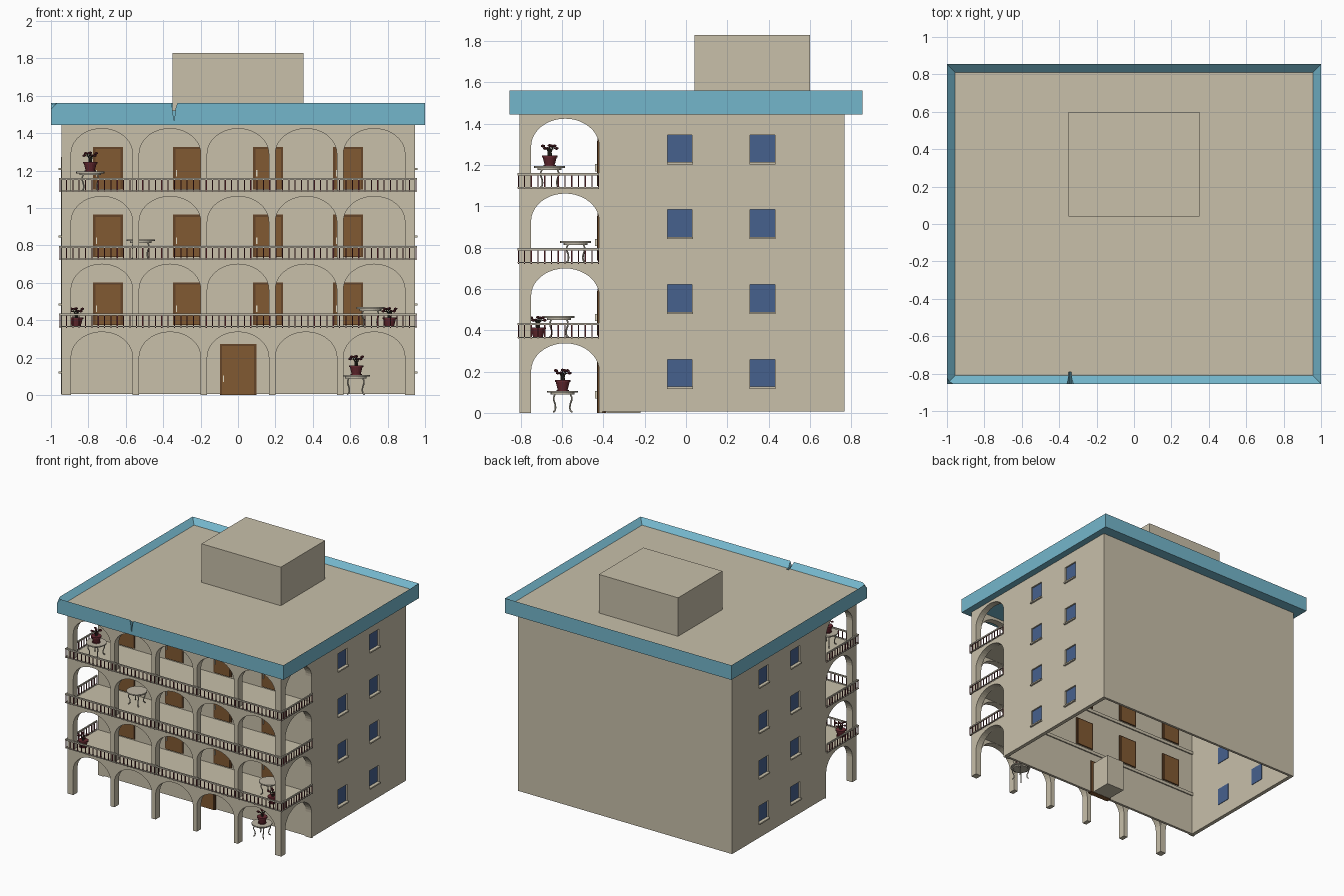
import bpy, bmesh, math
from mathutils import Vector, Matrix

if "Cube" in bpy.data.objects:
    bpy.data.objects.remove(bpy.data.objects["Cube"])


def material(name, r, g, b):
    m = bpy.data.materials.new(name)
    m.diffuse_color = (r, g, b, 1)
    m.use_nodes = True
    m.node_tree.nodes["Principled BSDF"].inputs["Base Color"].default_value = m.diffuse_color
    return m


WALL = material("beige_plaster", .58, .525, .40)
TRIM = material("blue_trim", .175, .47, .60)
DOOR = material("door_brown", .22, .10, .032)
FRAME = material("frame_brown", .13, .058, .022)
GLASS = material("window_blue", .062, .12, .27)
RED = material("maroon", .13, .022, .03)
STEM = material("dark_stem", .05, .045, .03)
STONE = material("pale_stone", .50, .46, .37)
HANDLE = material("handle_cream", .75, .70, .55)
X, Y0, Y1, YF, TOP = .945, -.805, .768, -.42, 1.45   # walls and gallery line
STEP = .3625                                         # storey height


def finish(name, bm, mats):
    bmesh.ops.recalc_face_normals(bm, faces=bm.faces)
    me = bpy.data.meshes.new(name)
    bm.to_mesh(me)
    bm.free()
    for m in mats:
        me.materials.append(m)
    o = bpy.data.objects.new(name, me)
    bpy.context.collection.objects.link(o)
    return o


def add_box(bm, x0, x1, y0, y1, z0, z1, mat=0):
    mx = Matrix.Translation(((x0+x1)/2, (y0+y1)/2, (z0+z1)/2)) @ \
        Matrix.Diagonal((x1-x0, y1-y0, z1-z0, 1))
    r = bmesh.ops.create_cube(bm, size=1, matrix=mx)
    for f in {f for v in r["verts"] for f in v.link_faces}:
        f.material_index = mat


def box(name, mat, *d):
    bm = bmesh.new()
    add_box(bm, *d)
    return finish(name, bm, [mat])


def to_mesh(o):
    bpy.ops.object.select_all(action='DESELECT')
    o.select_set(True)
    bpy.context.view_layer.objects.active = o
    bpy.ops.object.convert(target='MESH')
    return bpy.context.view_layer.objects.active


def panel(name, loops, thick, centre, side=False):
    """Upright slab cut from outlines; the first loop is the outside, others are holes."""
    cu = bpy.data.curves.new(name, 'CURVE')
    cu.dimensions, cu.fill_mode, cu.extrude = '2D', 'BOTH', thick / 2
    for loop in loops:
        s = cu.splines.new('POLY')
        s.points.add(len(loop) - 1)
        for p, (u, v) in zip(s.points, loop):
            p.co = (u, v, 0, 1)
        s.use_cyclic_u = True
    cu.materials.append(WALL)
    o = bpy.data.objects.new(name, cu)
    bpy.context.collection.objects.link(o)
    o.rotation_euler = (math.pi/2, 0, math.pi/2 if side else 0)
    o.location = (centre, 0, 0) if side else (0, centre, 0)
    o = to_mesh(o)
    bm = bmesh.new()
    bm.from_mesh(o.data)
    bmesh.ops.remove_doubles(bm, verts=bm.verts, dist=1e-5)
    bmesh.ops.recalc_face_normals(bm, faces=bm.faces)
    bm.to_mesh(o.data)
    bm.free()
    for f in o.data.polygons:
        f.use_smooth = False
    return o


def arch(c, hw, z0, top, rise=.135, n=20):
    """Arched opening outline from bottom left over the top to bottom right."""
    curve = [(c - hw*math.cos(math.pi*i/n), top - rise + rise*math.sin(math.pi*i/n))
             for i in range(n + 1)]
    return [(c - hw, z0)] + curve + [(c + hw, z0)]


def arcade(u0, u1, centres, hw):
    outer = [(u0, 0)]
    for c in centres:
        outer += arch(c, hw, 0, .337)
    outer += [(u1, 0), (u1, TOP), (u0, TOP)]
    return [outer] + [arch(c, hw, k*STEP, .337 + k*STEP) for k in (1, 2, 3) for c in centres]


# arcades on the front and both gallery ends
panel("front_arcade", arcade(-X, X, [.364*i for i in range(-2, 3)], .1645), .055, Y0 + .0275)
for s, n in ((-1, "left"), (1, "right")):
    panel(n + "_arcade", arcade(-.77, YF + .015, [-.585], .165), .052, s*(X - .0262), True)

# hollow main body; side walls have window holes
wins = [(y, .121 + k*STEP) for k in range(4) for y in (-.09, .31)]
for s, n in ((-1, "left"), (1, "right")):
    holes = [[(y, z), (y + .12, z), (y + .12, z + .138), (y, z + .138)] for y, z in wins]
    panel(n + "_wall", [[(YF, .006), (Y1, .006), (Y1, TOP), (YF, TOP)]] + holes,
          .03, s*(X - .015), True)
    g, sl = bmesh.new(), bmesh.new()
    for y, z in wins:
        a, b = sorted((s*(X - .034), s*(X - .012)))
        add_box(g, a, b, y, y + .12, z, z + .138)
        a, b = sorted((s*(X - .012), s*(X + .014)))
        add_box(sl, a, b, y - .003, y + .123, z - .005, z + .006)
    finish(n + "_window_glass", g, [GLASS])
    finish(n + "_window_sills", sl, [WALL])
box("back_wall", WALL, -X + .001, X - .001, Y1 - .02, Y1, .006, TOP)
box("inner_front_wall", WALL, -X + .001, X - .001, YF, YF + .02, .006, TOP)
for k in (1, 2, 3):
    box("gallery_floor_%d" % k, WALL, -X + .01, X - .01, Y0 + .01, YF + .03,
        k*STEP - .025, k*STEP)


# doors
def door(name, x0, x1, z0, z1):
    bm = bmesh.new()
    add_box(bm, x0, x1, YF - .008, YF + .028, z0, z1, 1)
    add_box(bm, x0 + .012, x1 - .012, YF - .012, YF + .032, z0, z1 - .012, 0)
    add_box(bm, x0 + .016, x0 + .022, YF - .02, YF - .01, z0 + .07, z0 + .105, 2)
    finish(name, bm, [DOOR, FRAME, HANDLE])


for k in (1, 2, 3):
    for i in range(4):
        x = -.775 + .428*i
        door("door_%d_%d" % (k, i), x, x + .16, k*STEP + .012, k*STEP + .24)
door("entrance_door", -.097, .098, 0, .273)
box("entrance_box", WALL, -.08, .08, YF + .035, -.22, 0, .25)

# railings
for k in (1, 2, 3):
    z, bm = k*STEP, bmesh.new()
    yr, xr, t = -.811, .951, .005
    for a, b in ((.062, .073), (0, .006)):
        add_box(bm, -xr - t, xr + t, yr - t, yr + t, z + a, z + b)
        for s in (-1, 1):
            add_box(bm, s*xr - t, s*xr + t, yr + t, YF, z + a, z + b)
    for i in range(57):
        x = -xr + 2*xr*i/56
        add_box(bm, x - .003, x + .003, yr - .003, yr + .003, z - .003, z + .064, 1)
    for i in range(1, 13):
        y = yr + (YF - yr)*i/12 - .003
        for s in (-1, 1):
            add_box(bm, s*xr - .003, s*xr + .003, y - .003, y + .003, z - .003, z + .064, 1)
    finish("railing_%d" % k, bm, [STONE, RED])

# roof slab with parapet, then a crack and a chipped corner cut out
bm = bmesh.new()
add_box(bm, -1, 1, -.855, .855, 1.445, 1.562)
top = max(bm.faces, key=lambda f: f.calc_center_median().z)
bmesh.ops.inset_region(bm, faces=[top], thickness=.062)
bmesh.ops.translate(bm, verts=top.verts, vec=(0, 0, -.04))
top.material_index = 1
roof = finish("roof_parapet", bm, [TRIM, WALL])
crack = bmesh.new()
prof = [(-.362, 1.58), (-.35, 1.53), (-.342, 1.457), (-.334, 1.53), (-.318, 1.58)]
face = crack.faces.new([crack.verts.new((x, -.9, z)) for x, z in prof])
ext = bmesh.ops.extrude_face_region(crack, geom=[face])["geom"]
bmesh.ops.translate(crack, vec=(0, .108, 0),
                    verts=[v for v in ext if isinstance(v, bmesh.types.BMVert)])
chip = bmesh.new()
c = Vector((-1.01, -.865, 1.572))
bmesh.ops.convex_hull(chip, input=[chip.verts.new(c + Vector(d)) for d in
                                   ((0, 0, 0), (.065, 0, 0), (0, .065, 0), (0, 0, -.065))])
for bmc in (crack, chip):
    cutter = finish("roof_cutter", bmc, [])
    cutter.hide_render = True
    m = roof.modifiers.new("cut", 'BOOLEAN')
    m.object, m.solver = cutter, 'EXACT'
    bpy.context.view_layer.objects.active = roof
    bpy.ops.object.modifier_apply(modifier=m.name)
    bpy.data.objects.remove(cutter)
box("roof_house", WALL, -.35, .35, .04, .60, 1.5, 1.83)


# furniture helpers
def tubes(name, paths, r, mat):
    cu = bpy.data.curves.new(name, 'CURVE')
    cu.dimensions, cu.bevel_depth, cu.bevel_resolution, cu.resolution_u = '3D', r, 1, 4
    for path in paths:
        s = cu.splines.new('BEZIER')
        s.bezier_points.add(len(path) - 1)
        for p, co in zip(s.bezier_points, path):
            p.co = co
            p.handle_left_type = p.handle_right_type = 'AUTO'
    cu.use_fill_caps = True
    cu.materials.append(mat)
    o = bpy.data.objects.new(name, cu)
    bpy.context.collection.objects.link(o)
    to_mesh(o)


def add_cone(bm, p, r1, r2, h, seg=20):
    bmesh.ops.create_cone(bm, cap_ends=True, segments=seg, radius1=r1, radius2=r2, depth=h,
                          matrix=Matrix.Translation(p + Vector((0, 0, h/2))))


def ring(p, a, pts):
    return [p + Vector((r*math.cos(a), r*math.sin(a), z)) for r, z in pts]


def table(x, y, z):
    p, bm = Vector((x, y, z)), bmesh.new()
    add_cone(bm, p + Vector((0, 0, .098)), .075, .075, .009, 28)
    add_cone(bm, p + Vector((0, 0, .088)), .058, .058, .010, 28)
    finish("table_top", bm, [STONE])
    tubes("table_legs", [ring(p, math.pi/4 + i*math.pi/2,
          [(.052, .092), (.062, .07), (.05, .035), (.053, .012), (.064, .004)])
          for i in range(4)], .004, STONE)


def plant(x, y, z):
    p, bm = Vector((x, y, z)), bmesh.new()
    add_cone(bm, p, .03, .03, .005)
    add_cone(bm, p + Vector((0, 0, .005)), .024, .034, .038)
    add_cone(bm, p + Vector((0, 0, .043)), .038, .038, .009)
    finish("flower_pot", bm, [RED])
    paths = [ring(p, i*math.pi/3 + .3, [(.008, .05), (.012, .08), (.034, .098 - .012*(i % 2))])
             for i in range(6)]
    paths.append(ring(p, 0, [(0, .05), (.003, .08), (0, .1)]))
    tubes("flower_stems", paths, .0025, STEM)
    bm = bmesh.new()
    for path in paths:
        bmesh.ops.create_icosphere(bm, subdivisions=1, radius=.011, matrix=Matrix.Translation(
            path[-1]) @ Matrix.Diagonal((1, 1, .7, 1)))
    finish("flowers", bm, [RED])


# tables and plants on each storey
for x, y, k in ((.63, -.597, 0), (.708, -.615, 1), (-.52, -.534, 2), (-.79, -.66, 3)):
    table(x, y, k*STEP)
for x, y, z in ((.632, -.597, .107), (.81, -.717, STEP), (-.865, -.717, STEP),
                (-.79, -.66, 3*STEP + .107)):
    plant(x, y, z)
